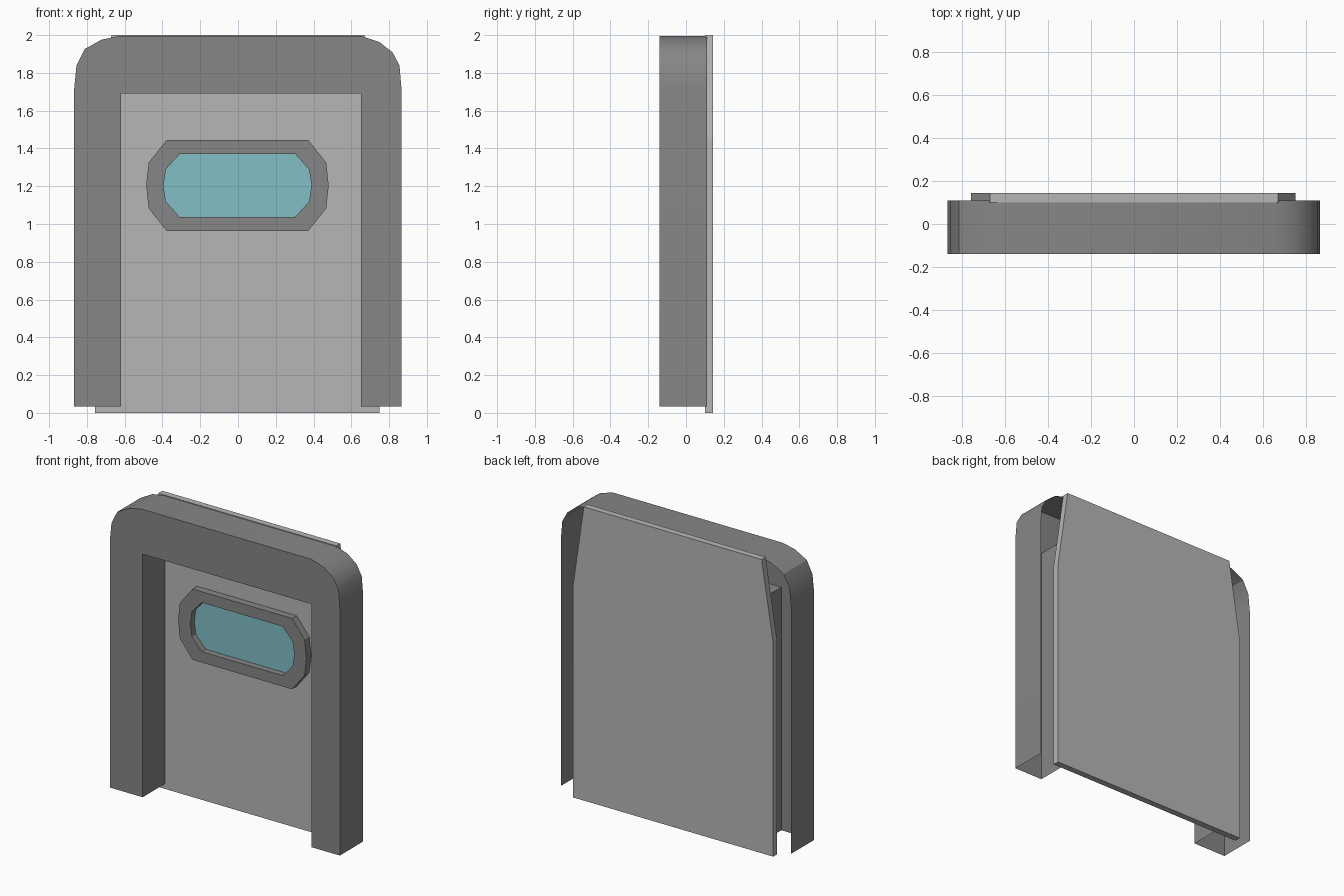
import bpy, bmesh

cube = bpy.data.objects.get("Cube")
if cube:
    bpy.data.objects.remove(cube, do_unlink=True)


def material(name, color):
    mat = bpy.data.materials.new(name)
    mat.use_nodes = True
    mat.diffuse_color = (*color, 1)
    mat.node_tree.nodes["Principled BSDF"].inputs["Base Color"].default_value = (*color, 1)
    return mat


dark_grey = material("dark grey", (0.24, 0.24, 0.24))
light_grey = material("light grey", (0.47, 0.47, 0.47))
glass_blue = material("glass blue", (0.22, 0.52, 0.56))


def make_object(name, bm, mat, smooth=False):
    mesh = bpy.data.meshes.new(name)
    bm.to_mesh(mesh)
    bm.free()
    mesh.materials.append(mat)
    obj = bpy.data.objects.new(name, mesh)
    bpy.context.collection.objects.link(obj)
    if smooth:
        bpy.ops.object.select_all(action="DESELECT")
        obj.select_set(True)
        bpy.context.view_layer.objects.active = obj
        bpy.ops.object.shade_smooth_by_angle(angle=0.55)
    return obj


def loop(bm, points, y):
    return [bm.verts.new((x, y, z)) for x, z in points]


def bridge(bm, a, b, closed=True):
    """Join two equal rows of vertices with quads."""
    for i in range(len(a) if closed else len(a) - 1):
        j = (i + 1) % len(a)
        bm.faces.new((a[i], a[j], b[j], b[i]))


def plate(name, points, front, back, mat):
    bm = bmesh.new()
    a, b = loop(bm, points, front), loop(bm, points, back)
    bridge(bm, b, a)
    bm.faces.new(a)
    bm.faces.new(b[::-1])
    bmesh.ops.recalc_face_normals(bm, faces=bm.faces)
    return make_object(name, bm, mat)


# Door frame: hollow arch, open at the back and under both legs
FRONT, BACK, FOOT = -0.14, 0.11, 0.035
outer = [(-0.867, FOOT), (-0.867, 1.72), (-0.855, 1.84), (-0.812, 1.926),
         (-0.722, 1.976), (-0.627, 1.995), (0.653, 1.995), (0.749, 1.963),
         (0.817, 1.91), (0.855, 1.84), (0.865, 1.72), (0.865, FOOT)]
inner = [(-0.62, FOOT), (-0.62, 1.69), (0.65, 1.69), (0.65, FOOT)]
bm = bmesh.new()
outer_front, outer_back = loop(bm, outer, FRONT), loop(bm, outer, BACK)
inner_front, inner_back = loop(bm, inner, FRONT), loop(bm, inner, BACK)
bm.faces.new(outer_front + inner_front[::-1])
bridge(bm, outer_back, outer_front, closed=False)
bridge(bm, inner_front, inner_back, closed=False)
bmesh.ops.recalc_face_normals(bm, faces=bm.faces)
make_object("door_frame", bm, dark_grey, smooth=True)

# Door panel with tapered upper corners
plate("door_panel", [(-0.757, 0), (-0.757, 1.45), (-0.67, 2), (0.67, 2),
                     (0.75, 1.45), (0.75, 0)], 0.10, 0.143, light_grey)


# Window: raised surround with a glass pane inside
def window_outline(half_width, shoulder, corner, half_height, mid_height):
    right = [(corner, half_height), (shoulder, mid_height), (half_width, 0),
             (shoulder, -mid_height), (corner, -half_height)]
    left = [(-x, z) for x, z in right[::-1]]
    return [(x - 0.003, z + 1.204) for x, z in right + left]


rim_outer = window_outline(0.483, 0.47, 0.375, 0.241, 0.121)
rim_inner = window_outline(0.392, 0.379, 0.305, 0.167, 0.085)
bm = bmesh.new()
of, ob = loop(bm, rim_outer, 0.05), loop(bm, rim_outer, 0.10)
nf, nb = loop(bm, rim_inner, 0.05), loop(bm, rim_inner, 0.10)
bridge(bm, of, nf)
bridge(bm, ob, of)
bridge(bm, nf, nb)
bridge(bm, nb, ob)
bmesh.ops.recalc_face_normals(bm, faces=bm.faces)
make_object("window_surround", bm, dark_grey)
plate("window_glass", rim_inner, 0.093, 0.099, glass_blue)
